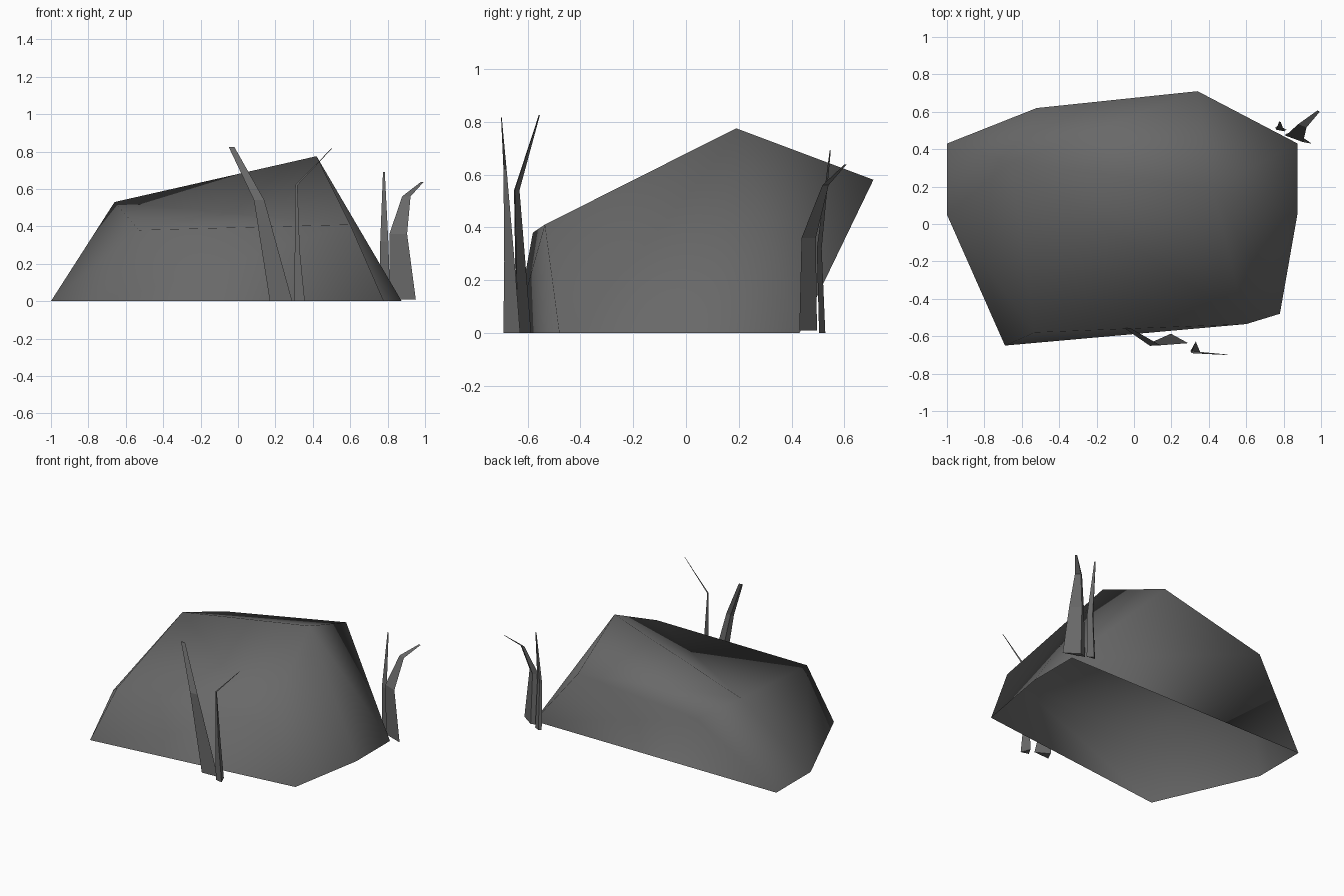
import bpy, bmesh, math
from mathutils import Vector

cube = bpy.data.objects.get("Cube")
if cube:
    bpy.data.objects.remove(cube, do_unlink=True)

grey = bpy.data.materials.new("dark_grey")
grey.use_nodes = True
colour = (0.14, 0.14, 0.14, 1)
grey.diffuse_color = colour
bsdf = grey.node_tree.nodes["Principled BSDF"]
bsdf.inputs["Base Color"].default_value = colour
bsdf.inputs["Roughness"].default_value = 0.9


def add_object(name, bm, smooth):
    bmesh.ops.recalc_face_normals(bm, faces=bm.faces)
    for face in bm.faces:
        face.smooth = smooth
    mesh = bpy.data.meshes.new(name)
    bm.to_mesh(mesh)
    bm.free()
    mesh.materials.append(grey)
    obj = bpy.data.objects.new(name, mesh)
    bpy.context.collection.objects.link(obj)
    return obj


# Rock: named corners joined into an open-bottomed smooth boulder
corners = {
    "front_right_base": (-0.69, -0.65, 0), "front_left_base": (0.78, -0.48, 0),
    "left_base": (0.875, 0.06, 0), "back_left_base": (0.875, 0.43, 0),
    "back_right_base": (-1, 0.43, 0), "right_base": (-1, 0.05, 0),
    "front_right": (-0.53, -0.58, 0.38), "front_left": (0.6, -0.535, 0.41),
    "peak": (0.42, 0.19, 0.775), "shoulder": (-0.66, 0.33, 0.53),
    "back_left": (0.34, 0.71, 0.58), "back_right": (-0.52, 0.62, 0.46),
}
panels = [
    "front_right_base front_left_base front_left front_right",
    "front_right front_left shoulder",
    "front_left peak shoulder",
    "shoulder peak back_left back_right",
    "back_left_base back_right_base back_right back_left",
    "front_left_base left_base peak front_left",
    "left_base back_left_base peak",
    "back_left_base back_left peak",
    "right_base front_right_base front_right shoulder",
    "back_right_base right_base shoulder",
    "back_right_base shoulder back_right",
]
bm = bmesh.new()
verts = {name: bm.verts.new(co) for name, co in corners.items()}
for panel in panels:
    bm.faces.new([verts[n] for n in panel.split()])
add_object("rock", bm, True)


# Grass: three-sided tapering blades lofted through (x, y, z, half width, depth)
def blade(name, yaw, sections):
    side = Vector((math.cos(yaw), math.sin(yaw), 0))
    spine = Vector((-side.y, side.x, 0))
    bm = bmesh.new()
    rings = []
    for x, y, z, w, d in sections:
        c = Vector((x, y, z))
        rings.append([bm.verts.new(p) for p in
                      (c - side * w, c + side * w, c + spine * d - side * w * 0.5)])
    for low, high in zip(rings, rings[1:]):
        for i in range(3):
            j = (i + 1) % 3
            bm.faces.new((low[i], low[j], high[j], high[i]))
    bm.faces.new(rings[0])
    bm.faces.new(rings[-1])
    add_object(name, bm, False)


blade("front_wide_blade", 0.05, [
    (0.23, -0.64, 0, 0.06, 0.055), (0.113, -0.65, 0.54, 0.028, 0.02),
    (-0.035, -0.557, 0.825, 0.015, 0.004)])
blade("front_bent_blade", -0.25, [
    (0.33, -0.685, 0, 0.028, 0.055), (0.317, -0.685, 0.27, 0.014, 0.035),
    (0.312, -0.69, 0.62, 0.006, 0.01), (0.5, -0.7, 0.815, 0.002, 0.002)])
blade("back_wide_blade", -0.35, [
    (0.88, 0.455, 0.01, 0.075, 0.03), (0.857, 0.455, 0.36, 0.05, 0.03),
    (0.9, 0.525, 0.56, 0.024, 0.012), (0.985, 0.602, 0.637, 0.008, 0.004)])
blade("back_thin_blade", -0.2, [
    (0.785, 0.51, 0, 0.03, 0.015), (0.782, 0.5, 0.32, 0.022, 0.012),
    (0.78, 0.545, 0.69, 0.005, 0.003)])
